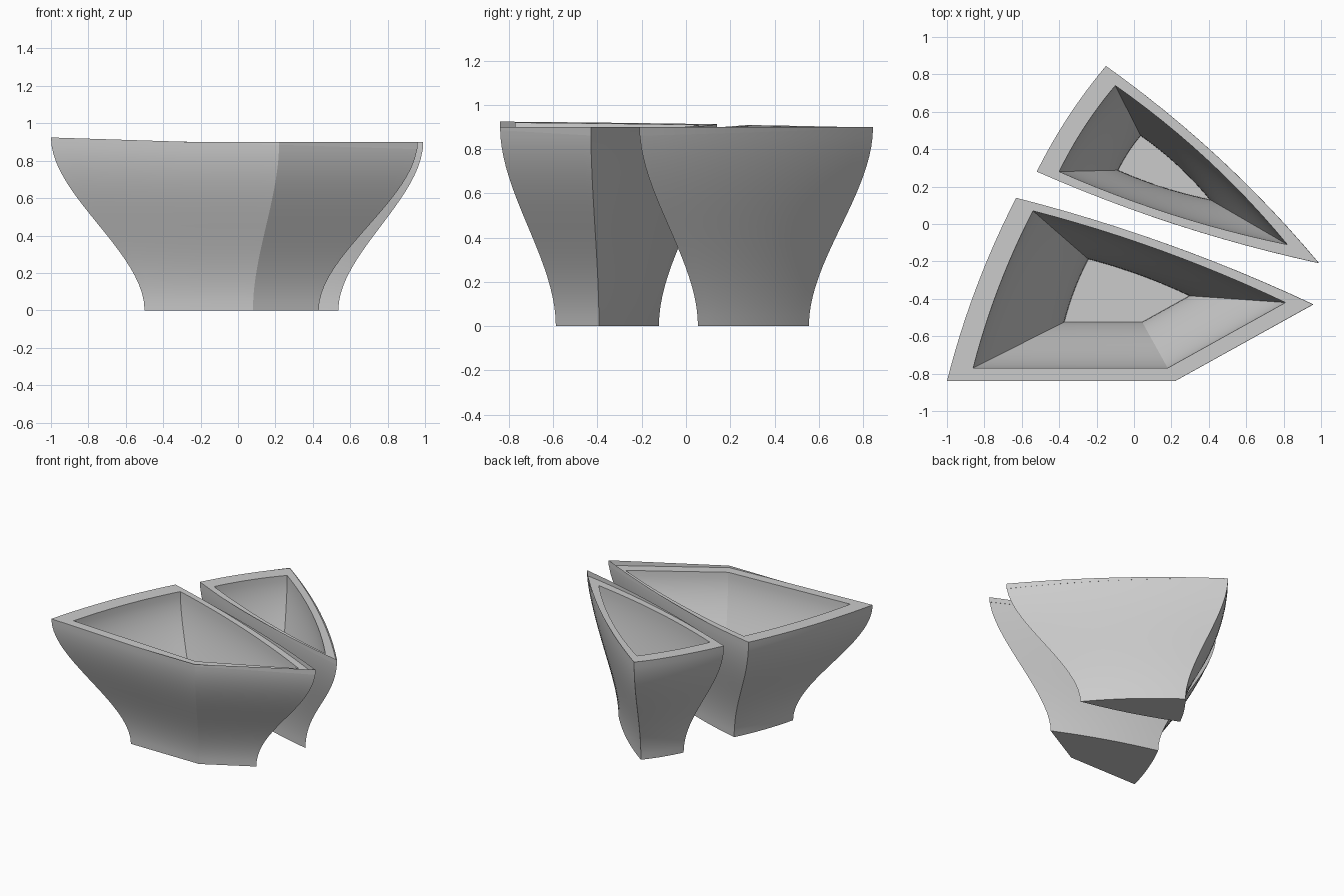
import bpy
import bmesh
from mathutils import Vector

cube = bpy.data.objects.get("Cube")
if cube:
    bpy.data.objects.remove(cube, do_unlink=True)

SEGMENTS = 12      # points along each side of the outline
STEPS = 20         # rings up each wall
WALL_TOP = 0.90
FLOOR = 0.05

grey = bpy.data.materials.new("plain_grey")
grey.use_nodes = True
colour = (0.6, 0.6, 0.6, 1)
grey.diffuse_color = colour
grey.node_tree.nodes["Principled BSDF"].inputs["Base Color"].default_value = colour


def rim_height(p):
    """The rim leans gently down towards +x."""
    return 0.892 - 0.032 * p.x


def outline(corners, bulges):
    """Counter-clockwise outline whose sides bow outwards by the given amounts."""
    points = []
    for i, bulge in enumerate(bulges):
        a = Vector(corners[i])
        b = Vector(corners[(i + 1) % len(corners)])
        d = (b - a).normalized()
        outward = Vector((d.y, -d.x))
        for k in range(SEGMENTS):
            t = k / SEGMENTS
            points.append(a.lerp(b, t) + outward * bulge * 4 * t * (1 - t))
    return points


def ease(t):
    return t * t * (3 - 2 * t)


def planter(name, outer, inner, bulges, centre, base_scale=0.475, floor_scale=0.40):
    bm = bmesh.new()
    centre = Vector(centre)
    outside = outline(outer, bulges)
    inside = outline(inner, [b * 0.85 for b in bulges])
    rings = []

    def add_ring(points, heights):
        rings.append([bm.verts.new((p.x, p.y, z)) for p, z in zip(points, heights)])

    # Outer wall: S-shaped flare from the foot to the top
    tops = [max(WALL_TOP, rim_height(p)) for p in outside]
    for k in range(STEPS + 1):
        t = k / STEPS
        s = base_scale + (1 - base_scale) * ease(t)
        add_ring([centre + (p - centre) * s for p in outside], [z * t for z in tops])

    # Leaning rim, set slightly into the wall on the low side
    add_ring(outside, [rim_height(p) for p in outside])

    # Hollow: S-shaped taper down to the floor
    for k in range(STEPS + 1):
        t = k / STEPS
        s = 1 - (1 - floor_scale) * ease(t)
        add_ring([centre + (p - centre) * s for p in inside],
                 [rim_height(p) * (1 - t) + FLOOR * t for p in inside])

    count = len(outside)
    for low, high in zip(rings, rings[1:]):
        for i in range(count):
            j = (i + 1) % count
            bm.faces.new((low[i], low[j], high[j], high[i]))
    bm.faces.new(list(reversed(rings[0])))
    bm.faces.new(rings[-1])
    bmesh.ops.remove_doubles(bm, verts=bm.verts, dist=0.0001)

    mesh = bpy.data.meshes.new(name)
    bm.to_mesh(mesh)
    bm.free()
    mesh.materials.append(grey)
    obj = bpy.data.objects.new(name, mesh)
    bpy.context.collection.objects.link(obj)
    bpy.ops.object.select_all(action='DESELECT')
    obj.select_set(True)
    bpy.context.view_layer.objects.active = obj
    bpy.ops.object.shade_smooth_by_angle(angle=0.45)
    return obj


# Four-cornered planter at the front
planter("large_planter",
        [(-1, -0.84), (0.22, -0.84), (0.96, -0.43), (-0.63, 0.14)],
        [(-0.86, -0.77), (0.18, -0.77), (0.81, -0.42), (-0.54, 0.07)],
        [0, 0, 0.04, 0.03], (-0.047, -0.36))

# Three-cornered planter at the back
planter("small_planter",
        [(-0.52, 0.28), (0.99, -0.21), (-0.15, 0.845)],
        [(-0.40, 0.28), (0.82, -0.11), (-0.10, 0.74)],
        [0.04, 0.05, 0.02], (0.126, 0.293))
